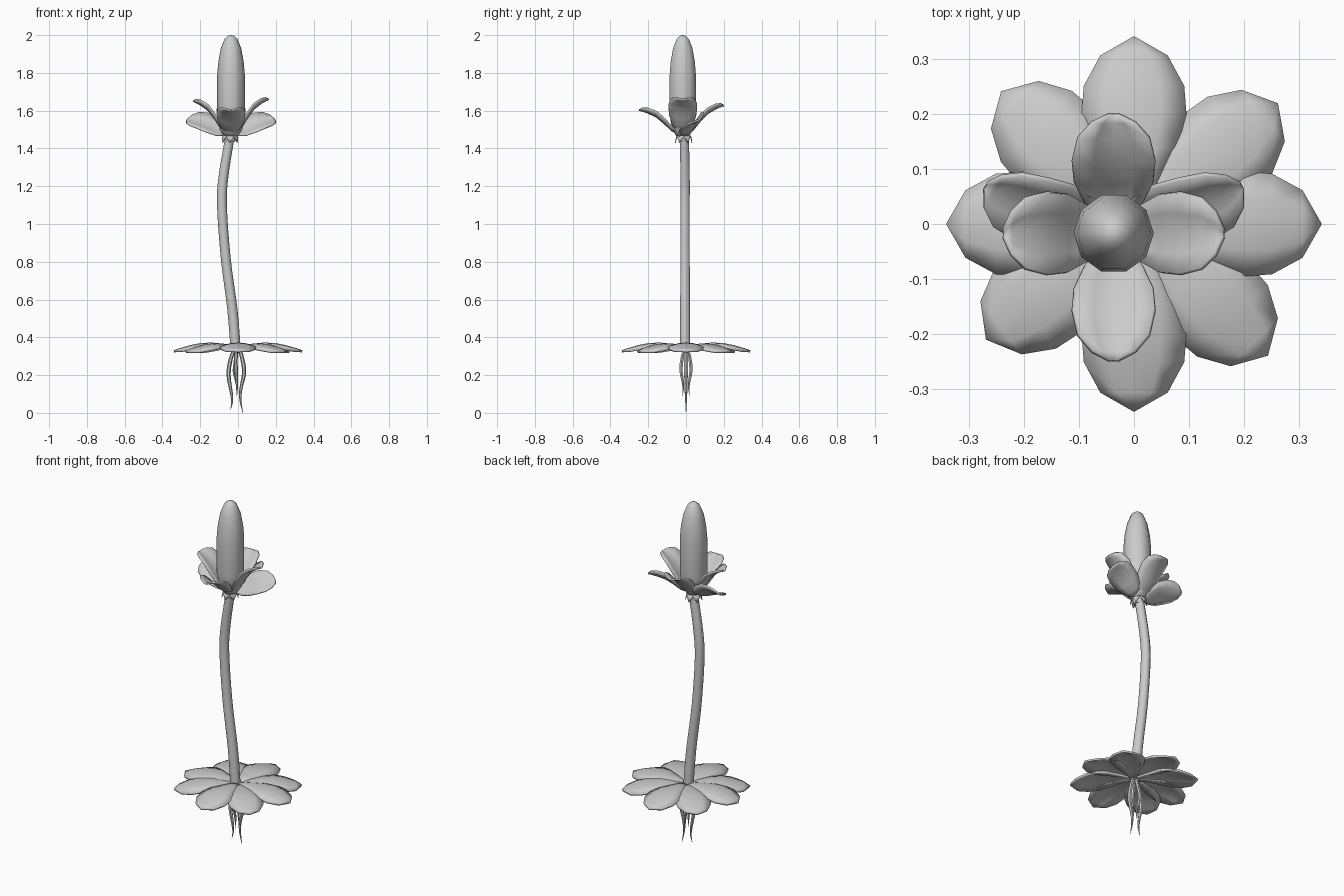
import bpy, bmesh, math
from mathutils import Matrix, Vector

if "Cube" in bpy.data.objects:
    bpy.data.objects.remove(bpy.data.objects["Cube"])

HEAD = Vector((-0.037, -0.017, 0))


def finish(name, bm, angle=50):
    bmesh.ops.remove_doubles(bm, verts=bm.verts, dist=0.0005)
    bmesh.ops.recalc_face_normals(bm, faces=bm.faces)
    me = bpy.data.meshes.new(name)
    bm.to_mesh(me)
    bm.free()
    ob = bpy.data.objects.new(name, me)
    bpy.context.collection.objects.link(ob)
    bpy.ops.object.select_all(action='DESELECT')
    ob.select_set(True)
    bpy.context.view_layer.objects.active = ob
    bpy.ops.object.shade_smooth_by_angle(angle=math.radians(angle))
    return ob


def skin(bm, rings, closed):
    for a, b in zip(rings, rings[1:]):
        n = len(a)
        for i in range(n if closed else n - 1):
            j = (i + 1) % n
            bm.faces.new((a[i], a[j], b[j], b[i]))


def lathe(name, profile, centre, sides=10):
    bm = bmesh.new()
    rings = [[bm.verts.new((centre.x + r * math.cos(math.tau * i / sides),
                            centre.y + r * math.sin(math.tau * i / sides), z))
              for i in range(sides)] for r, z in profile]
    skin(bm, rings, True)
    return finish(name, bm)


def blade(name, stations, angle, cup, centre, roll=0, thick=0.008):
    """Leaf or petal: stations are (reach, half width, height)."""
    bm = bmesh.new()
    z0 = stations[0][2]
    widest = max(s[1] for s in stations)
    m = (Matrix.Translation(centre + Vector((0, 0, z0)))
         @ Matrix.Rotation(math.radians(angle), 4, 'Z')
         @ Matrix.Rotation(math.radians(roll), 4, 'X'))
    rows = [[bm.verts.new(m @ Vector((r, u * w, z - z0 + cup * u * u * w / widest)))
             for u in (-1, -0.5, 0, 0.5, 1)] for r, w, z in stations]
    skin(bm, rows, False)
    ob = finish(name, bm)
    s = ob.modifiers.new("thickness", 'SOLIDIFY')
    s.thickness = thick
    s.offset = 0
    return ob


def tube(name, points, sides=10, steps=4):
    """Smooth tube through points (x, y, z, radius)."""
    pts = [Vector(p) for p in points]
    pts = [2 * pts[0] - pts[1]] + pts + [2 * pts[-1] - pts[-2]]
    path = []
    for i in range(1, len(pts) - 2):
        a, b, c, d = pts[i - 1:i + 3]
        for k in range(steps):
            t = k / steps
            path.append(0.5 * (2 * b + (c - a) * t + (2 * a - 5 * b + 4 * c - d) * t * t
                               + (3 * b - a - 3 * c + d) * t ** 3))
    path.append(pts[-2])
    bm = bmesh.new()
    rings = [[bm.verts.new((p[0] + p[3] * math.cos(math.tau * i / sides),
                            p[1] + p[3] * math.sin(math.tau * i / sides), p[2]))
              for i in range(sides)] for p in path]
    skin(bm, rings, True)
    bm.faces.new(rings[0])
    bm.faces.new(rings[-1])
    return finish(name, bm)


# Curved stem
tube("stem", [(-0.012, -0.005, 0.335, 0.027), (-0.03, -0.005, 0.55, 0.027),
              (-0.065, -0.005, 0.82, 0.026), (-0.085, -0.005, 1.1, 0.026),
              (-0.077, -0.005, 1.25, 0.026), (-0.045, -0.008, 1.45, 0.025)])

# Tall central bud
lathe("bud", [(0, 1.46), (0.035, 1.465), (0.06, 1.5), (0.073, 1.58), (0.073, 1.79),
              (0.067, 1.86), (0.054, 1.93), (0.034, 1.98), (0.015, 1.997), (0, 2.0)], HEAD)

# Collar and drooping sepals under the flower
lathe("collar", [(0, 1.435), (0.026, 1.435), (0.036, 1.465), (0.03, 1.48), (0, 1.48)],
      HEAD + Vector((-0.005, 0.005, 0)))
for i in range(6):
    blade(f"sepal_{i}", [(0.025, 0.018, 1.475), (0.038, 0.018, 1.462), (0.044, 0, 1.43)],
          i * 60 + 30, -0.004, HEAD + Vector((-0.005, 0.005, 0)), thick=0.004)

# Upright flower petals: angle, reach, tip height
shape = [(0.05, 0.25, 0.0), (0.25, 0.7, 0.15), (0.42, 0.95, 0.45), (0.6, 1.0, 0.72),
         (0.8, 0.86, 0.89), (0.93, 0.52, 0.97), (1.0, 0.1, 1.0)]
for name, ang, reach, top in (("petal_right", 0, 0.2, 1.66), ("petal_left", 180, 0.2, 1.65),
                              ("petal_front", -90, 0.232, 1.603), ("petal_back", 90, 0.217, 1.627)):
    blade(name, [(r * reach, w * 0.075, 1.475 + z * (top - 1.475)) for r, w, z in shape],
          ang, 0.028, HEAD)

# Spreading lower petals, rolled to face forward
for name, ang, roll in (("lower_petal_right", 29, 32), ("lower_petal_left", 151, -32)):
    blade(name, [(r * 0.24, w * 0.075, 1.475 + z * 0.09) for r, w, z in shape],
          ang, 0.02, HEAD + Vector((0, 0.012, 0)), roll)

# Rosette of eight basal leaves
leaf = [(0.0, 0.012, 0.35), (0.07, 0.04, 0.36), (0.14, 0.078, 0.367), (0.2, 0.094, 0.364),
        (0.25, 0.09, 0.354), (0.305, 0.06, 0.338), (0.34, 0, 0.326)]
for i, ang in enumerate((0, 40, 90, 135, 180, 218, 270, 315.5)):
    blade(f"leaf_{i}", leaf, ang, -0.018, Vector((0, 0, -0.004 * (i % 2))), thick=0.011)

# Roots: two long at the sides, two short front and back
tube("root_left", [(-0.015, 0, 0.35, 0.011), (-0.04, 0, 0.28, 0.011), (-0.05, 0, 0.2, 0.011),
                   (-0.036, 0, 0.11, 0.008), (-0.031, 0, 0.06, 0.005), (-0.04, 0, 0.015, 0.001)], 6, 3)
tube("root_right", [(0.005, 0, 0.35, 0.011), (0.024, 0, 0.28, 0.011), (0.032, 0, 0.21, 0.011),
                    (0.014, 0, 0.12, 0.008), (0.014, 0, 0.06, 0.005), (0.026, 0, 0, 0.001)], 6, 3)
for name, s in (("root_front", -1), ("root_back", 1)):
    tube(name, [(-0.006, s * 0.006, 0.35, 0.01), (-0.012, s * 0.022, 0.28, 0.01),
                (-0.014 - s * 0.004, s * 0.026, 0.22, 0.01), (-0.006, s * 0.015, 0.15, 0.006),
                (-0.006, s * 0.018, 0.09, 0.001)], 6, 3)
